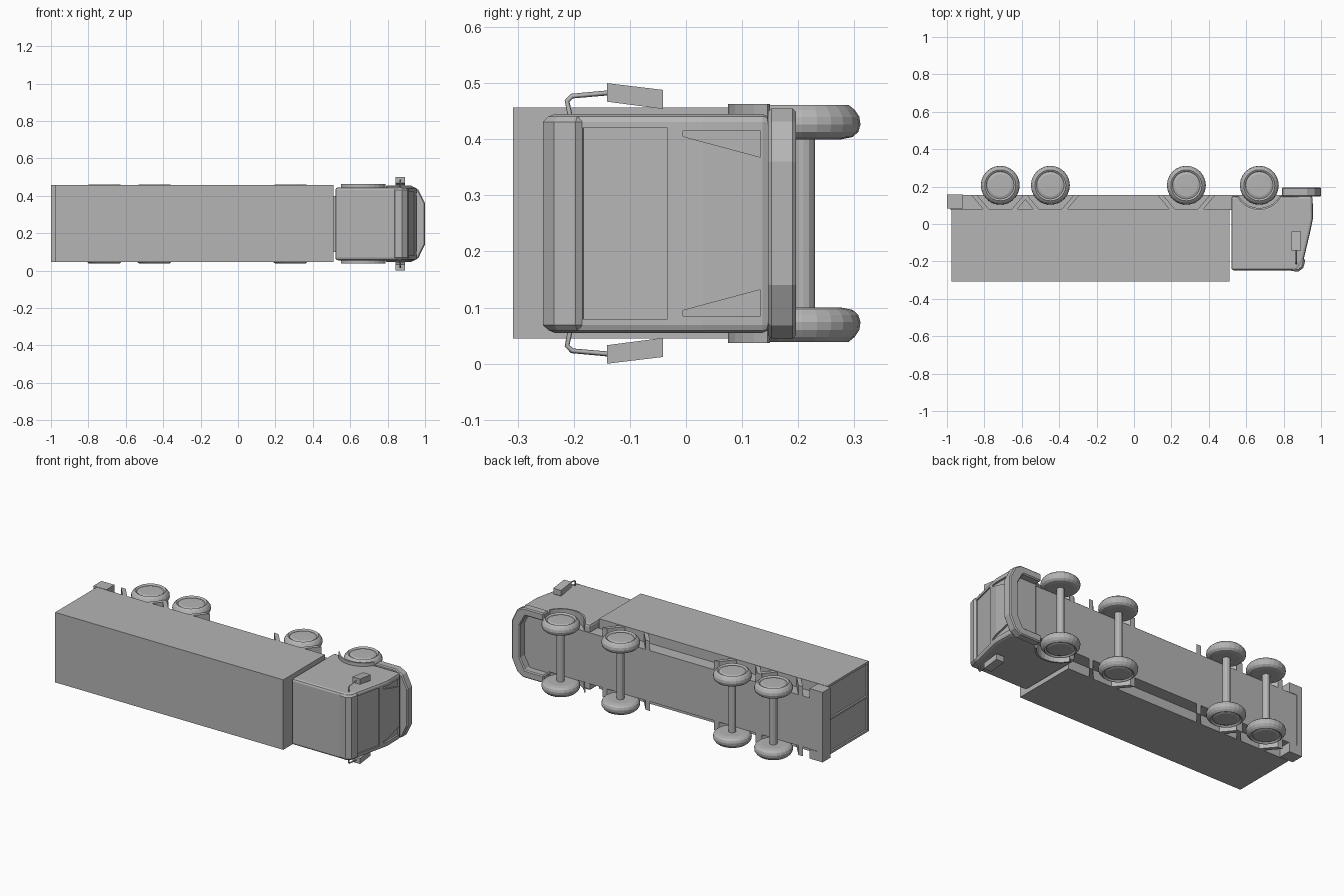
import bpy, bmesh, math
from mathutils import Vector

if "Cube" in bpy.data.objects:
    bpy.data.objects.remove(bpy.data.objects["Cube"])

# The truck lies on its side: length on x, truck-up is -y, width on z (centre 0.25)
grey = bpy.data.materials.new("plain_grey")
grey.diffuse_color = (0.46, 0.46, 0.46, 1)
grey.use_nodes = True
grey.node_tree.nodes["Principled BSDF"].inputs["Base Color"].default_value = grey.diffuse_color
MID = 0.25

def finish(name, bm):
    bmesh.ops.recalc_face_normals(bm, faces=bm.faces)
    me = bpy.data.meshes.new(name)
    bm.to_mesh(me)
    bm.free()
    me.materials.append(grey)
    ob = bpy.data.objects.new(name, me)
    bpy.context.collection.objects.link(ob)
    return ob

def prism(name, pts, axis, lo, hi):
    """Extrude a 2D outline along an axis; pts are the two other axes in order."""
    def at(p, t):
        return {"x": (t, p[0], p[1]), "y": (p[0], t, p[1]), "z": (p[0], p[1], t)}[axis]
    bm = bmesh.new()
    a = [bm.verts.new(at(p, lo)) for p in pts]
    b = [bm.verts.new(at(p, hi)) for p in pts]
    bm.faces.new(a)
    bm.faces.new(b[::-1])
    for i in range(len(pts)):
        j = (i + 1) % len(pts)
        bm.faces.new((a[i], b[i], b[j], a[j]))
    return finish(name, bm)

def box(name, x0, x1, y0, y1, z0, z1):
    return prism(name, [(x0, y0), (x1, y0), (x1, y1), (x0, y1)], "z", z0, z1)

def flip(pts):
    """Mirror (a, z) points across the truck's centre plane."""
    return [(a, 2 * MID - z) for a, z in pts]

def span(side, z0, z1):
    return (z0, z1) if side > 0 else (2 * MID - z1, 2 * MID - z0)

def cut(target, cutter):
    cutter.hide_render = True
    cutter.hide_viewport = False
    cutter.display_type = "WIRE"
    m = target.modifiers.new("cut", "BOOLEAN")
    m.operation = "DIFFERENCE"
    m.solver = "EXACT"
    m.object = cutter

def bevel(ob, width, segments):
    m = ob.modifiers.new("bevel", "BEVEL")
    m.width = width
    m.segments = segments
    m.limit_method = "ANGLE"
    m.angle_limit = math.radians(50)

# Cargo box with two recessed rear doors
cargo = box("cargo_box", -0.975, 0.51, -0.308, 0.08, 0.045, 0.457)
for i, (z0, z1) in enumerate([(0.058, 0.246), (0.256, 0.444)]):
    cut(cargo, box(f"door_cutter_{i}", -1.0, -0.965, -0.295, 0.068, z0, z1))

# Chassis under cargo and cab
box("chassis", -0.98, 0.79, 0.075, 0.155, 0.10, 0.40)

# Rear bumper: bar with two forward prongs
prism("rear_bumper", [(-1, 0.045), (-1, 0.457), (-0.915, 0.457), (-0.915, 0.40),
                      (-0.965, 0.40), (-0.965, 0.10), (-0.915, 0.10), (-0.915, 0.045)],
      "y", 0.083, 0.158)

# Cab with wheel arch in its side profile
AX, AY, AR = 0.67, 0.21, 0.125
a0 = math.asin((AY - 0.15) / AR)
angles = [a0 + (math.pi - 2 * a0) * i / 10 for i in range(11)]
arch = [(AX + AR * math.cos(a), AY - AR * math.sin(a)) for a in angles]
cab = prism("cab", [(0.52, -0.248), (0.872, -0.248), (0.905, -0.2), (0.945, -0.03),
                    (0.957, 0.03), (0.955, 0.15)] + arch + [(0.52, 0.15)],
            "z", 0.055, 0.445)
bevel(cab, 0.014, 2)

# Recessed windscreen
def screen_x(y):
    return 0.905 + (y + 0.2) * 0.2353
cut(cab, prism("windscreen_cutter",
               [(screen_x(-0.188) - 0.007, -0.188), (screen_x(-0.033) - 0.007, -0.033),
                (screen_x(-0.033) + 0.05, -0.033), (screen_x(-0.188) + 0.05, -0.188)],
               "z", 0.08, 0.42))

# Roof visor over the windscreen
visor = prism("roof_visor", [(0.83, -0.25), (0.878, -0.255), (0.905, -0.235),
                             (0.918, -0.187), (0.89, -0.18), (0.83, -0.20)],
              "z", 0.059, 0.441)
bevel(visor, 0.01, 1)

# Headlights, cab wheel arch lips, mirrors
light = [(-0.005, 0.415), (0.133, 0.415), (0.133, 0.368), (-0.005, 0.405)]
mirror = [(-0.141, 0.5), (-0.041, 0.488), (-0.041, 0.454), (-0.141, 0.467)]
outer = [(AX + 0.135 * math.cos(a), AY - 0.135 * math.sin(a)) for a in angles]
for side, word in ((1, "left"), (-1, "right")):
    m = (lambda p: p) if side > 0 else flip
    cut(cab, prism(f"headlight_cutter_{word}", m(light), "x", 0.945, 1.05))
    prism(f"arch_lip_{word}", outer + arch[::-1], "z", *span(side, 0.405, 0.463))
    prism(f"mirror_{word}", m(mirror), "x", 0.843, 0.893)
    # Mirror arm: bent rod from roof edge to mirror
    cu = bpy.data.curves.new(f"mirror_arm_{word}", "CURVE")
    cu.dimensions = "3D"
    cu.bevel_depth = 0.0045
    cu.bevel_resolution = 0
    cu.use_fill_caps = True
    path = m([(-0.205, 0.435), (-0.212, 0.468), (-0.203, 0.477), (-0.135, 0.483)])
    sp = cu.splines.new("POLY")
    sp.points.add(len(path) - 1)
    for pt, (y, z) in zip(sp.points, path):
        pt.co = (0.868, y, z, 1)
    cu.materials.append(grey)
    bpy.context.collection.objects.link(bpy.data.objects.new(f"mirror_arm_{word}", cu))

# Front bumper: chamfered U wrapped around the cab nose
out_half = [(0.79, 0.455), (0.925, 0.455), (0.965, 0.432), (1.0, 0.36)]
in_half = [(0.79, 0.41), (0.91, 0.41), (0.945, 0.345)]
bumper = prism("front_bumper", out_half + flip(out_half)[::-1]
               + flip(in_half) + in_half[::-1], "y", 0.146, 0.196)
bevel(bumper, 0.006, 1)

# Wheels (lathed), axles and slanted mudguards
tyre = [(0, 0.40), (0.07, 0.40), (0.09, 0.404), (0.1, 0.413), (0.104, 0.426),
        (0.102, 0.44), (0.094, 0.452), (0.083, 0.461), (0.077, 0.458),
        (0.073, 0.453), (0.06, 0.458), (0, 0.459)]

def wheel(name, cx, side):
    bm = bmesh.new()
    vs = [bm.verts.new((r, 0, MID + side * (z - MID))) for r, z in tyre]
    es = [bm.edges.new(e) for e in zip(vs, vs[1:])]
    bmesh.ops.spin(bm, geom=vs + es, cent=(0, 0, 0), axis=(0, 0, 1),
                   angle=math.tau, steps=24)
    bmesh.ops.remove_doubles(bm, verts=bm.verts, dist=1e-5)
    bmesh.ops.translate(bm, verts=bm.verts, vec=Vector((cx, 0.207, 0)))
    finish(name, bm)

for n, cx in enumerate((-0.715, -0.447, 0.28, 0.67)):
    ring = [(cx + 0.021 * math.cos(math.tau * i / 12),
             0.209 + 0.021 * math.sin(math.tau * i / 12)) for i in range(12)]
    prism(f"axle_{n}", ring, "z", 0.09, 0.41)
    for side, word in ((1, "left"), (-1, "right")):
        wheel(f"wheel_{n}_{word}", cx, side)
        if n < 3:
            for d in (-1, 1):
                fin = [(cx + d * 0.155, 0.155), (cx + d * 0.09, 0.078),
                       (cx + d * 0.06, 0.078), (cx + d * 0.125, 0.155)]
                prism(f"mudguard_{n}_{word}_{'rear' if d < 0 else 'front'}", fin,
                      "z", *span(side, 0.395, 0.455))
